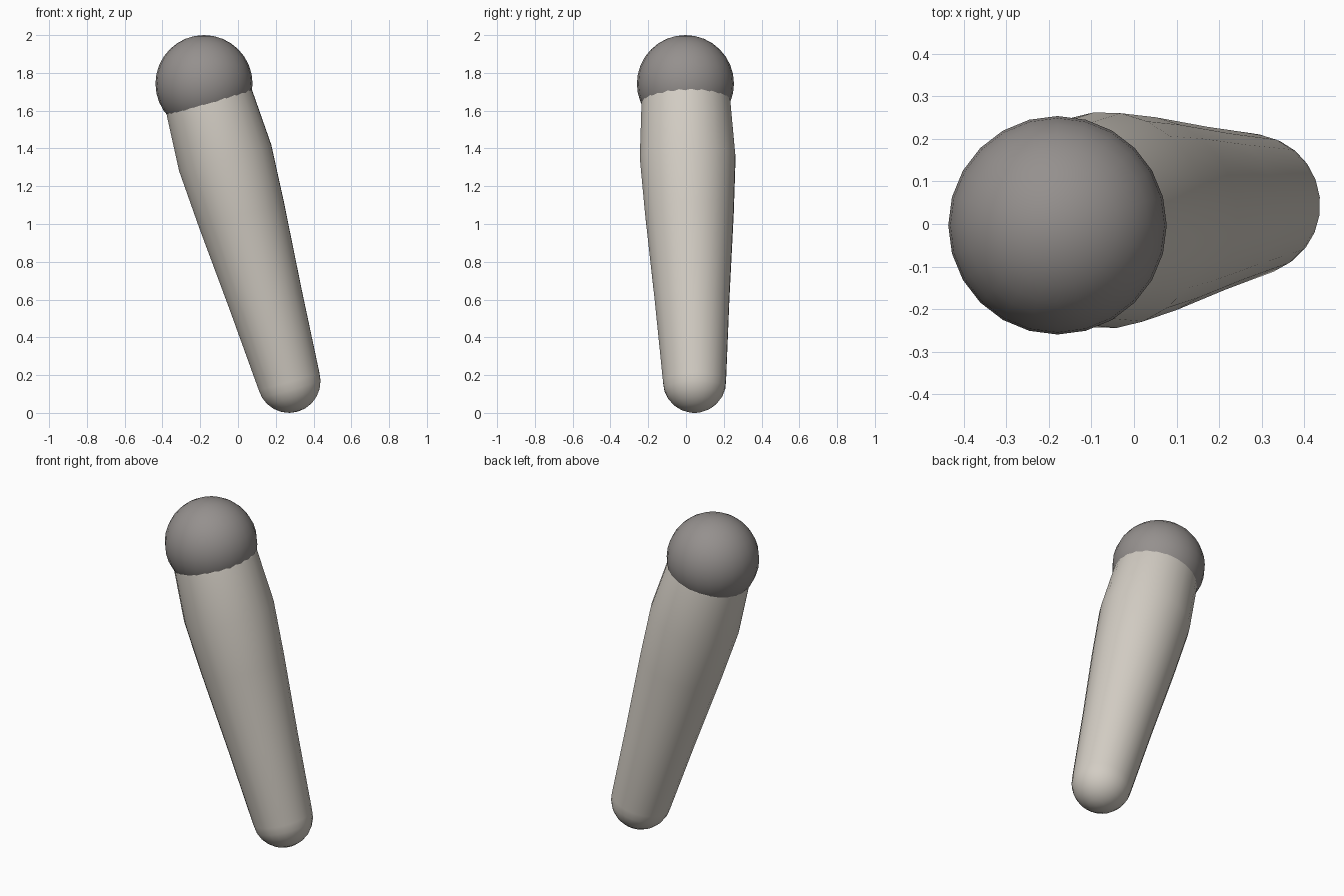
import bpy, bmesh, math
from mathutils import Vector

if "Cube" in bpy.data.objects:
    bpy.data.objects.remove(bpy.data.objects["Cube"])

LOW = Vector((0.27, 0.045, 0.168))     # centre of the rounded lower end
HIGH = Vector((-0.18, -0.003, 1.743))  # centre of the ball
R_LOW, R_BALL, SIDES = 0.168, 0.257, 24


def material(name, color):
    m = bpy.data.materials.new(name)
    m.diffuse_color = (*color, 1)
    m.use_nodes = True
    m.node_tree.nodes["Principled BSDF"].inputs["Base Color"].default_value = m.diffuse_color
    return m


def finish(ob, mat):
    ob.data.materials.append(mat)
    for p in ob.data.polygons:
        p.use_smooth = True


def revolve(name, profile, mat):
    """Lathe (radius, height) points; the first point is a pole, the last is capped."""
    bm = bmesh.new()
    pole = bm.verts.new((0, 0, profile[0][1]))
    rings = [[bm.verts.new((r * math.cos(a), r * math.sin(a), z))
              for a in (2 * math.pi * i / SIDES for i in range(SIDES))]
             for r, z in profile[1:]]
    for i in range(SIDES):
        j = (i + 1) % SIDES
        bm.faces.new((pole, rings[0][j], rings[0][i]))
        for lo, hi in zip(rings, rings[1:]):
            bm.faces.new((lo[i], lo[j], hi[j], hi[i]))
    bm.faces.new(rings[-1])
    me = bpy.data.meshes.new(name)
    bm.to_mesh(me)
    bm.free()
    ob = bpy.data.objects.new(name, me)
    bpy.context.collection.objects.link(ob)
    finish(ob, mat)
    return ob


shaft_mat = material("warm light grey", (0.65, 0.61, 0.55))
ball_mat = material("mid grey", (0.30, 0.28, 0.27))

# Tapered shaft: round lower end, swelling near the top, narrowing inside the ball
axis = HIGH - LOW
profile = [(R_LOW * math.sin(math.radians(a)), -R_LOW * math.cos(math.radians(a)))
           for a in range(0, 91, 15)]
profile += [(0.199, 0.45), (0.236, 0.92), (0.255, 1.23), (0.237, 1.53), (0.22, axis.length)]
shaft = revolve("shaft", profile, shaft_mat)
shaft.location = LOW
shaft.rotation_mode = 'QUATERNION'
shaft.rotation_quaternion = axis.to_track_quat('Z', 'Y')

# Ball on the upper end
bpy.ops.mesh.primitive_uv_sphere_add(segments=SIDES, ring_count=16, radius=R_BALL, location=HIGH)
ball = bpy.context.object
ball.name = "ball_end"
finish(ball, ball_mat)
